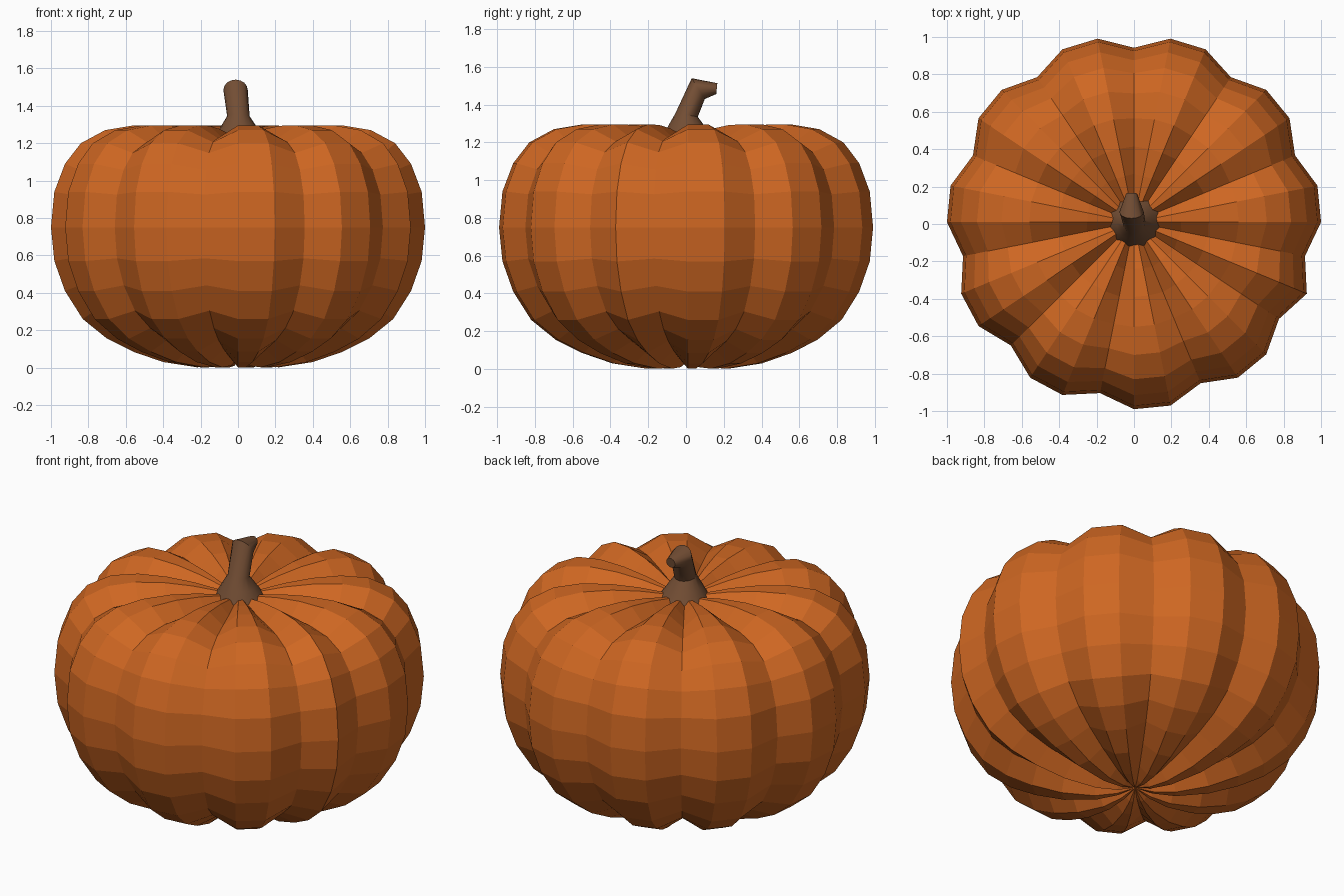
import bpy, bmesh, math
from mathutils import Vector

if "Cube" in bpy.data.objects:
    bpy.data.objects.remove(bpy.data.objects["Cube"])


def material(name, rgb):
    m = bpy.data.materials.new(name)
    m.diffuse_color = (*rgb, 1)
    m.use_nodes = True
    m.node_tree.nodes["Principled BSDF"].inputs["Base Color"].default_value = m.diffuse_color
    return m


def finish(name, bm, mat):
    bmesh.ops.recalc_face_normals(bm, faces=bm.faces[:])
    me = bpy.data.meshes.new(name)
    bm.to_mesh(me)
    bm.free()
    me.materials.append(mat)
    ob = bpy.data.objects.new(name, me)
    bpy.context.collection.objects.link(ob)
    return ob


def bridge(bm, a, b):
    n = len(a)
    for i in range(n):
        j = (i + 1) % n
        bm.faces.new((a[i], a[j], b[j], b[i]))


orange = material("pumpkin orange", (0.62, 0.135, 0.016))
brown = material("stem brown", (0.17, 0.075, 0.034))

# Pumpkin body: lathed profile whose grooves are pushed inwards along the profile normal
SIDES, DEPTH, SHIFT_Y = 32, 0.068, 0.01
GROOVES = {0, 3, 6, 9, 11, 14, 17, 20, 23, 26, 29}
profile = [(0.10, 0.01), (0.22, 0.002), (0.40, 0.03), (0.56, 0.085), (0.70, 0.155),
           (0.83, 0.26), (0.925, 0.41), (0.982, 0.57), (1.0, 0.75), (0.982, 0.94),
           (0.925, 1.09), (0.84, 1.20), (0.71, 1.27), (0.56, 1.295), (0.40, 1.293),
           (0.25, 1.275), (0.10, 1.245)]
bm = bmesh.new()
rings = []
for k, (r, z) in enumerate(profile):
    r0, z0 = profile[max(k - 1, 0)]
    r1, z1 = profile[min(k + 1, len(profile) - 1)]
    inward = Vector((z0 - z1, r1 - r0)).normalized()
    depth = DEPTH * min(1, r / 0.3)
    ring = []
    for i in range(SIDES):
        a = 2 * math.pi * i / SIDES
        d = depth if i in GROOVES else 0
        rr, zz = r + inward.x * d, z + inward.y * d
        ring.append(bm.verts.new((rr * math.sin(a), rr * math.cos(a) + SHIFT_Y, zz)))
    rings.append(ring)
for a, b in zip(rings, rings[1:]):
    bridge(bm, a, b)
for ring, z in ((rings[0], 0.04), (rings[-1], 1.23)):
    pole = bm.verts.new((0, SHIFT_Y, z))
    for i in range(SIDES):
        bm.faces.new((ring[i], ring[(i + 1) % SIDES], pole))
finish("pumpkin_body", bm, orange)

# Stem: flared base, leaning shaft and a short bent tip
sections = [((0.005, 0.01, 1.225), 0.135, (0, 0, 1)),
            ((0.004, 0.005, 1.285), 0.098, (0, 0.05, 1)),
            ((0.002, 0.003, 1.345), 0.060, (0, 0.15, 1)),
            ((-0.013, 0.065, 1.485), 0.065, (0, 0.85, 0.54)),
            ((-0.013, 0.163, 1.485), 0.029, (0, 1, -0.1))]
bm = bmesh.new()
rings = []
for centre, radius, direction in sections:
    d = Vector(direction).normalized()
    u = Vector((1, 0, 0))
    v = d.cross(u)
    rings.append([bm.verts.new(Vector(centre) + radius * (u * math.cos(t) + v * math.sin(t)))
                  for t in (2 * math.pi * i / 16 for i in range(16))])
for a, b in zip(rings, rings[1:]):
    bridge(bm, a, b)
bm.faces.new(rings[0])
bm.faces.new(rings[-1])
stem = finish("stem", bm, brown)
bpy.context.view_layer.objects.active = stem
stem.select_set(True)
bpy.ops.object.shade_smooth_by_angle(angle=math.radians(30))
